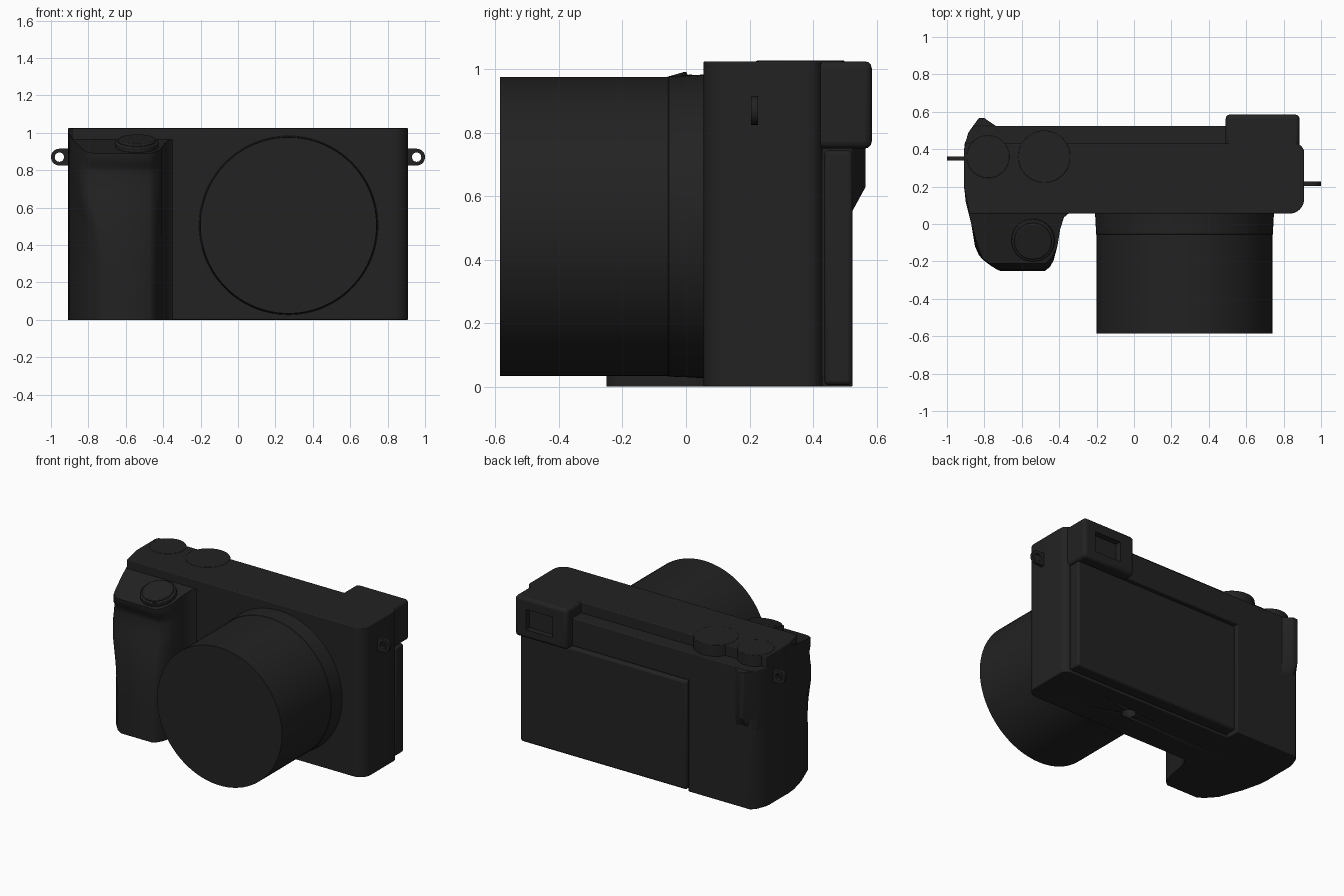
import bpy, bmesh
from math import pi, cos, sin, radians

if "Cube" in bpy.data.objects:
    bpy.data.objects.remove(bpy.data.objects["Cube"])

mat = bpy.data.materials.new("matte_black")
mat.diffuse_color = (0.016, 0.016, 0.016, 1)
mat.use_nodes = True
mat.node_tree.nodes["Principled BSDF"].inputs["Base Color"].default_value = mat.diffuse_color


def finish(ob, bevel=0, segments=3, angle=30):
    ob.data.materials.append(mat)
    if bevel:
        m = ob.modifiers.new("bevel", 'BEVEL')
        m.width, m.segments, m.limit_method = bevel, segments, 'ANGLE'
        m.angle_limit = radians(40)
    bpy.ops.object.select_all(action='DESELECT')
    ob.select_set(True)
    bpy.context.view_layer.objects.active = ob
    bpy.ops.object.shade_smooth_by_angle(angle=radians(angle))
    return ob


def loft(name, sections, bevel=0, angle=30):
    """Skin equal-length closed loops of 3D points and cap both ends."""
    bm = bmesh.new()
    rings = [[bm.verts.new(p) for p in s] for s in sections]
    n = len(rings[0])
    for a, b in zip(rings, rings[1:]):
        for i in range(n):
            j = (i + 1) % n
            bm.faces.new((a[i], a[j], b[j], b[i]))
    bm.faces.new(rings[0])
    bm.faces.new(rings[-1])
    bmesh.ops.recalc_face_normals(bm, faces=bm.faces)
    me = bpy.data.meshes.new(name)
    bm.to_mesh(me)
    bm.free()
    ob = bpy.data.objects.new(name, me)
    bpy.context.collection.objects.link(ob)
    return finish(ob, bevel, 3, angle)


def prism(name, pts, z0, z1, bevel=0):
    return loft(name, [[(x, y, z) for x, y in pts] for z in (z0, z1)], bevel)


def box(name, x0, x1, y0, y1, z0, z1, bevel=0):
    return prism(name, [(x0, y0), (x1, y0), (x1, y1), (x0, y1)], z0, z1, bevel)


def arc(cx, cy, r, a0, a1, n=8):
    return [(cx + r * cos(radians(a0 + (a1 - a0) * i / n)),
             cy + r * sin(radians(a0 + (a1 - a0) * i / n))) for i in range(n + 1)]


def cylinder(name, loc, r, depth, tilt=0, bevel=0, verts=64):
    bpy.ops.mesh.primitive_cylinder_add(vertices=verts, radius=r, depth=depth,
                                        location=loc, rotation=(tilt, 0, 0))
    ob = bpy.context.object
    ob.name = name
    return finish(ob, bevel, 2)


def cut(ob, cutter):
    m = ob.modifiers.new("cut", 'BOOLEAN')
    m.operation, m.object, m.solver = 'DIFFERENCE', cutter, 'EXACT'
    cutter.hide_render = True
    cutter.hide_set(True)


# Main body: plan outline with rounded right corners
outline = ([(-0.88, 0.055)] + arc(0.83, 0.135, 0.08, -90, 0)
           + arc(0.86, 0.38, 0.05, 0, 90)
           + [(-0.90, 0.43), (-0.91, 0.40), (-0.91, 0.20)])
body = prism("main_body", outline, 0, 1.025, 0.006)
cut(body, cylinder("tripod_hole_cutter", (0.27, 0.27, 0), 0.045, 0.12, verts=32))

# Rear of body: thumb side slab and ledge above the screen
prism("rear_thumb_side", [(-0.91, 0.38), (-0.385, 0.38), (-0.385, 0.525),
                          (-0.85, 0.525), (-0.88, 0.495), (-0.905, 0.43)], 0, 0.95, 0.006)
box("rear_top_ledge", -0.40, 0.86, 0.40, 0.525, 0.76, 0.95, 0.006)


# Thumb rest with a sloped lower end
def thumb(z, d):
    return [(-0.895, 0.46, z), (-0.74, 0.46, z), (-0.74, 0.525, z), (-0.80, 0.522 + d, z),
            (-0.83, 0.522 + d, z), (-0.885, 0.49, z)]


loft("thumb_rest", [thumb(0.55, -0.004), thumb(0.63, 0.044), thumb(0.945, 0.044)], 0.004)

# Folding rear screen
box("rear_screen", -0.37, 0.885, 0.435, 0.525, 0.005, 0.745, 0.015)
box("screen_hinge", -0.33, 0.85, 0.41, 0.45, 0.03, 0.72)

# Viewfinder with recessed eyepiece
finder = box("viewfinder", 0.49, 0.885, 0.39, 0.585, 0.75, 1.025, 0.022)
cut(finder, box("eyepiece_cutter", 0.60, 0.80, 0.545, 0.65, 0.81, 0.95))


# Hand grip: plan sections with a finger recess under a sloping top
def grip(z, f, l):
    pts = [(-0.34, 0.10), (-0.345, 0.06), (-0.375, 0.035), (-0.395, -0.03), (-0.41, -0.12),
           (-0.43, f * 0.78), (-0.45, f + 0.02), (-0.475, f), (l, f), (l - 0.04, f + 0.025),
           (min(l - 0.06, -0.81), f * 0.63), (-0.87, 0.0), (-0.90, 0.12), (-0.908, 0.20), (-0.89, 0.25)]
    if z > 0.87:
        return [(x, y, 0.89 + (y + 0.21) * 0.283) for x, y in pts]
    return [(x, y, z) for x, y in pts]


loft("hand_grip", [grip(*s) for s in (
    (0, -0.25, -0.71), (0.25, -0.25, -0.715), (0.45, -0.245, -0.73), (0.60, -0.215, -0.77),
    (0.70, -0.19, -0.79), (0.78, -0.175, -0.79), (0.82, -0.18, -0.785), (0.845, -0.205, -0.775),
    (0.88, -0.21, -0.77))], 0, 42)

# Shutter button on the sloping grip top
tilt = 0.276
cylinder("shutter_collar", (-0.54, -0.085, 0.93), 0.115, 0.05, tilt, 0.006)
cylinder("shutter_button", (-0.54, -0.088, 0.942), 0.10, 0.05, tilt, 0.006)

# Top dials
for name, x, y, r in (("small_dial", -0.78, 0.36, 0.115), ("mode_dial", -0.48, 0.36, 0.14)):
    cylinder(name, (x, y, 0.978), r, 0.098, 0, 0.004)

# Lens: flared mount ring and barrel, turned about the y axis
lens = [(-0.585, 0.471), (-0.056, 0.471), (-0.054, 0.473), (0.0, 0.475), (0.07, 0.479)]
loft("lens_barrel", [[(0.27 + r * cos(2 * pi * i / 96), y, 0.505 + r * sin(2 * pi * i / 96))
                      for i in range(96)] for y, r in lens])


# Strap lugs: rounded tab with a hole, one per side
def lug(name, side, y):
    cu = bpy.data.curves.new(name, 'CURVE')
    cu.dimensions, cu.fill_mode, cu.extrude = '2D', 'BOTH', 0.011
    tab = [(-0.07, -0.045)] + arc(0, 0, 0.045, -90, 90, 16) + [(-0.07, 0.045)]
    for pts in (tab, arc(0, 0, 0.025, 0, 345, 23)):
        sp = cu.splines.new('POLY')
        sp.points.add(len(pts) - 1)
        for p, (u, v) in zip(sp.points, pts):
            p.co = (side * u, v, 0, 1)
        sp.use_cyclic_u = True
    ob = bpy.data.objects.new(name, cu)
    bpy.context.collection.objects.link(ob)
    ob.location, ob.rotation_euler = (side * 0.955, y, 0.87), (pi / 2, 0, 0)
    bpy.ops.object.select_all(action='DESELECT')
    ob.select_set(True)
    bpy.context.view_layer.objects.active = ob
    bpy.ops.object.convert(target='MESH')
    finish(bpy.context.object)


lug("left_strap_lug", -1, 0.35)
lug("right_strap_lug", 1, 0.215)
